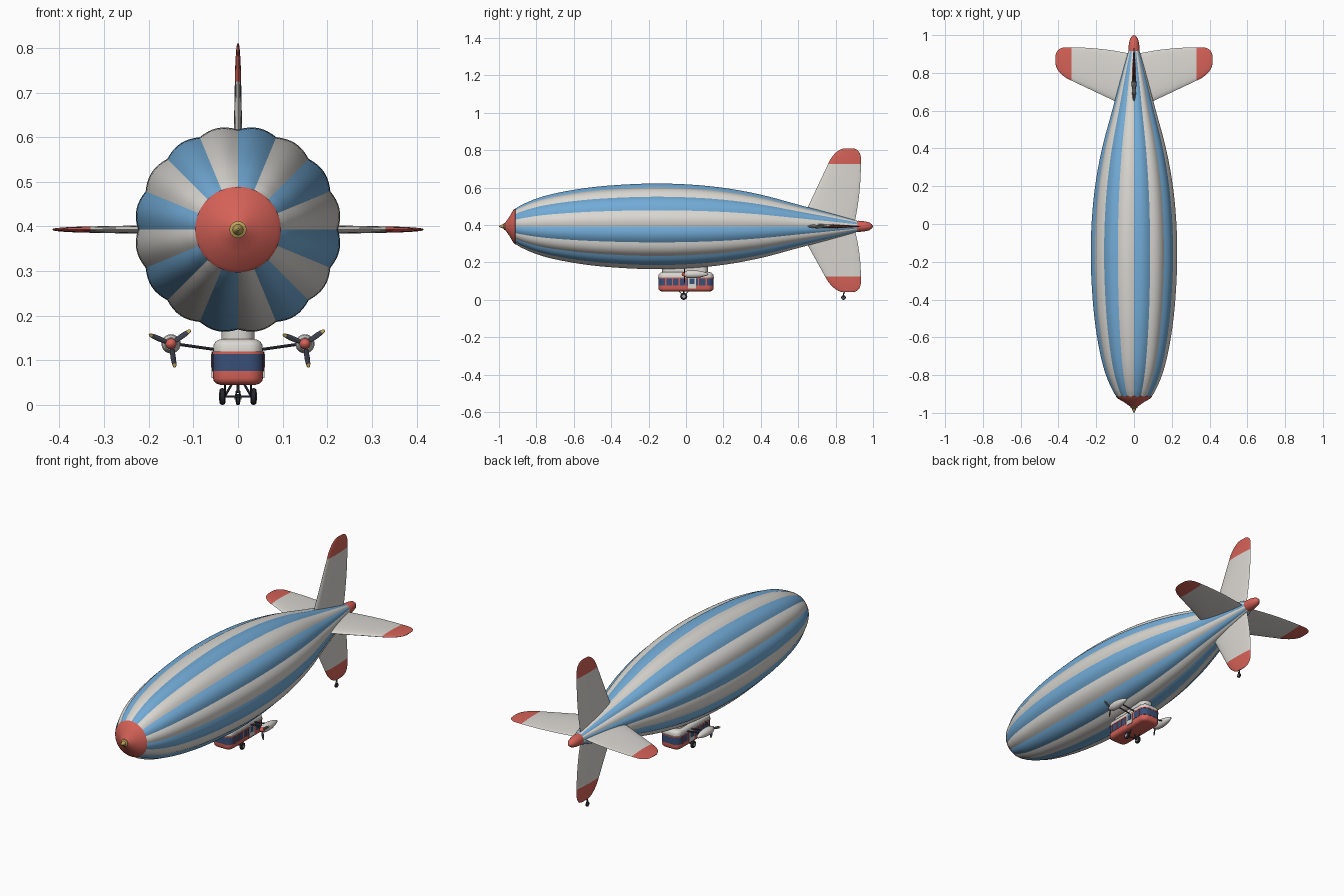
import bpy, bmesh
from math import sin, cos, pi, sqrt, floor, atan2
from mathutils import Vector as V

cube = bpy.data.objects.get("Cube")
if cube:
    bpy.data.objects.remove(cube, do_unlink=True)


def material(name, *rgb):
    m = bpy.data.materials.new(name)
    m.use_nodes = True
    m.diffuse_color = (*rgb, 1)
    m.node_tree.nodes["Principled BSDF"].inputs["Base Color"].default_value = (*rgb, 1)
    return m


WHITE = material("warm white", .70, .68, .64)
BLUE = material("sky blue", .17, .41, .68)
RED = material("coral red", .66, .12, .095)
NAVY = material("navy glass", .042, .08, .19)
BRASS = material("brass", .50, .36, .10)
STEEL = material("dark steel", .045, .05, .07)
RUBBER = material("black rubber", .02, .02, .025)
HUB = material("grey hub", .4, .4, .42)

AXIS_Z = .393  # height of the hull axis


def loft(name, rings, mats, rule=None, angle=35):
    """Skin a list of equal closed rings, cap both ends, colour faces by rule(centre)."""
    bm = bmesh.new()
    rows = [[bm.verts.new(p) for p in ring] for ring in rings]
    n = len(rows[0])
    for a, b in zip(rows, rows[1:]):
        for i in range(n):
            j = (i + 1) % n
            bm.faces.new((a[i], a[j], b[j], b[i]))
    bm.faces.new(rows[0])
    bm.faces.new(rows[-1])
    bmesh.ops.recalc_face_normals(bm, faces=bm.faces)
    if rule:
        for f in bm.faces:
            f.material_index = int(rule(f.calc_center_median()))
    me = bpy.data.meshes.new(name)
    bm.to_mesh(me)
    bm.free()
    for m in mats:
        me.materials.append(m)
    ob = bpy.data.objects.new(name, me)
    bpy.context.collection.objects.link(ob)
    bpy.ops.object.select_all(action='DESELECT')
    ob.select_set(True)
    bpy.context.view_layer.objects.active = ob
    bpy.ops.object.shade_smooth_by_angle(angle=angle * pi / 180)
    return ob


def lathe(name, profile, origin, axis, mats, rule=None, seg=24):
    """Turn (distance, radius) pairs about an axis through origin."""
    q = V(axis).to_track_quat('Z', 'Y')
    rings = [[V(origin) + q @ V((r * cos(2 * pi * k / seg), r * sin(2 * pi * k / seg), d))
              for k in range(seg)] for d, r in profile]
    return loft(name, rings, mats, rule)


def rod(name, a, b, r, mat):
    d = V(b) - V(a)
    return lathe(name, [(0, r), (d.length, r)], a, d, [mat], seg=10)


def plate(name, centre, size, mat):
    c, (sx, sy, sz) = V(centre), size
    rings = [[c + V((x * sx / 2, y * sy / 2, z * sz / 2))
              for y, z in ((-1, -1), (1, -1), (1, 1), (-1, 1))] for x in (-1, 1)]
    return loft(name, rings, [mat])


# Hull: sixteen bulging gores along a smooth profile
HULL = [(-.915, .094), (-.88, .115), (-.8, .15), (-.7, .178), (-.55, .205), (-.4, .221),
        (-.2, .231), (0, .227), (.2, .208), (.4, .171), (.6, .117), (.8, .063), (.925, .027)]


def smooth(points, steps):
    slope = []
    for i in range(len(points)):
        (a, ra), (b, rb) = points[max(i - 1, 0)], points[min(i + 1, len(points) - 1)]
        slope.append((rb - ra) / (b - a))
    out = []
    for i in range(len(points) - 1):
        (a, ra), (b, rb) = points[i], points[i + 1]
        h = b - a
        for k in range(steps):
            t = k / steps
            r = ((1 + 2 * t) * ra + t * h * slope[i]) * (1 - t) ** 2
            r += t * t * ((3 - 2 * t) * rb + (t - 1) * h * slope[i + 1])
            out.append((a + t * h, r))
    return out + [points[-1]]


def gore_ring(y, r, seg=128):
    ring = []
    for k in range(seg):
        t = 2 * pi * k / seg
        q = r * (.968 + .035 * abs(sin(8 * t)))
        ring.append(V((q * sin(t), y, AXIS_Z + q * cos(t))))
    return ring


def gore_colour(c):
    t = atan2(c.x, c.z - AXIS_Z) % (2 * pi)
    return floor(t / (pi / 8)) % 2


loft("hull", [gore_ring(y, r) for y, r in smooth(HULL, 5)], [BLUE, WHITE], gore_colour, 18)

# Nose and tail caps
lathe("nose_cap", [(.905, .088), (.913, .096), (.922, .089), (.945, .05), (.968, .018)],
      (0, 0, AXIS_Z), (0, -1, 0), [RED], seg=48)
lathe("nose_tip", [(.96, .019), (.972, .019), (.976, .012), (.99, .007), (1, .002)],
      (0, 0, AXIS_Z), (0, -1, 0), [BRASS])
lathe("tail_cap", [(.905, .029), (.925, .030), (.955, .027), (.98, .021), (.994, .011), (1, .002)],
      (0, 0, AXIS_Z), (0, 1, 0), [RED])


# Tail fins: lens sections from root to rounded tip
def fin(name, out, length):
    out = V(out)
    side = V((out.z, 0, out.x))
    tip = length - .085
    spans = [.03 + (tip - .03) * i / 8 for i in range(9)]
    spans += [tip + .085 * sin(i * pi / 20) for i in range(1, 11)]
    rings = []
    for s in spans:
        lead = .65 + .47 * (.417 / length) * (s - .1)
        trail = .935 - .038 * max(0, 1 - s / tip) ** 2
        u = max(0, (s - length + .07) / .07)
        v = max(0, (s - length + .05) / .05)
        lead += .05 * (1 - sqrt(max(0, 1 - u * u)))
        trail -= .045 * (1 - sqrt(max(0, 1 - v * v)))
        half = (.0145 - .021 * s) * (.25 + .75 * sqrt(max(0, 1 - u * u)))
        ring = []
        for k in range(20):
            a = 2 * pi * k / 20
            w = (1 - cos(a)) / 2
            ring.append(V((0, lead + (trail - lead) * w, AXIS_Z)) + out * s
                        + side * half * sin(a) * (1.2 - .6 * w))
        rings.append(ring)
    loft(name, rings, [WHITE, RED], lambda c: (c - V((0, 0, AXIS_Z))).dot(out) > tip, 50)


fin("top_fin", (0, 0, 1), .417)
fin("bottom_fin", (0, 0, -1), .352)
fin("left_fin", (1, 0, 0), .415)
fin("right_fin", (-1, 0, 0), .415)


# Gondola: stacked rounded rectangles, coloured by height
def round_rect(hx, hy, r, z, y0=0):
    ring = []
    for cx, cy, start in ((1, 1, 0), (-1, 1, 1), (-1, -1, 2), (1, -1, 3)):
        for k in range(7):
            a = (start + k / 6) * pi / 2
            ring.append(V((cx * (hx - r) + r * cos(a), y0 + cy * (hy - r) + r * sin(a), z)))
    return ring


def band(c):
    return 0 if c.z < .076 else 1 if c.z < .114 else 0 if c.z < .12 else 2


BODY = [(.045, .018), (.048, .009), (.053, .003), (.06, .001), (.076, .001), (.0761, 0),
        (.114, 0), (.1141, -.001), (.12, -.001), (.1201, .002), (.134, .002), (.141, .006),
        (.146, .013), (.148, .022)]
loft("gondola", [round_rect(.057 - d, .148 - d, .034 - d, z) for z, d in BODY],
     [RED, NAVY, WHITE], band)
loft("gondola_neck", [round_rect(.037, .122, .03, z, -.005) for z in (.14, .21)], [WHITE])

for sx, label in ((1, "left"), (-1, "right")):
    # Window frames and door
    for i, y in enumerate((-.108, -.072, -.036, 0, .066, .108)):
        plate(f"{label}_window_frame_{i}", (sx * .057, y, .095), (.003, .006, .04), RED)
    plate(f"{label}_door", (sx * .0575, .033, .09), (.004, .042, .06), WHITE)
    plate(f"{label}_door_window", (sx * .0585, .033, .099), (.004, .026, .03), NAVY)

    # Engine pod, spinner and struts
    hub = V((sx * .15, 0, .137))
    lathe(f"{label}_engine", [(-.005, .014), (.005, .019), (.03, .0215), (.06, .02), (.09, .014),
                              (.112, .007), (.12, .001)], hub, (0, 1, 0), [WHITE])
    lathe(f"{label}_spinner", [(.003, .0125), (.012, .012), (.019, .008), (.023, .001)],
          hub, (0, -1, 0), [RED])
    for i, y in enumerate((.03, .065)):
        rod(f"{label}_engine_strut_{i}", (sx * .05, y, .124), (sx * .14, y, .137), .0035, STEEL)

    # Propeller blades with bright tips
    for i in range(3):
        a = (35 + 122 * i) * pi / 180
        out, across = V((cos(a), 0, sin(a))), V((-sin(a), .35, cos(a)))
        rings = []
        for s, w in ((.006, .003), (.018, .0055), (.034, .006), (.045, .005), (.052, .0035), (.054, .001)):
            rings.append([hub + V((0, -.009, 0)) + out * s + across * w * cos(k * pi / 4)
                          + V((0, .0018 * sin(k * pi / 4), 0)) for k in range(8)])
        loft(f"{label}_blade_{i}", rings, [STEEL, BRASS],
             lambda c, h=hub, o=out: (c - h).dot(o) > .045)


# Landing gear
def wheel(name, x, y, r, w):
    lathe(name + "_tyre", [(-w, r * .75), (-w * .7, r * .93), (0, r), (w * .7, r * .93), (w, r * .75)],
          (x, y, r), (1, 0, 0), [RUBBER])
    lathe(name + "_hub", [(-w * 1.15, r * .45), (w * 1.15, r * .45)], (x, y, r), (1, 0, 0), [HUB])


for sx, label in ((1, "left"), (-1, "right")):
    wheel(label + "_wheel", sx * .035, -.012, .019, .0065)
    rod(label + "_gear_leg", (sx * .012, -.012, .05), (sx * .03, -.012, .019), .0028, STEEL)
    for i, y in enumerate((-.04, .016)):
        rod(f"{label}_gear_brace_{i}", (sx * .03, y, .05), (sx * .028, -.012, .019), .0022, STEEL)
rod("gear_axle", (-.035, -.012, .019), (.035, -.012, .019), .0025, STEEL)

# Tail wheel
wheel("tail_wheel", 0, .842, .0125, .005)
for sx, label in ((1, "left"), (-1, "right")):
    rod(label + "_tail_fork", (sx * .0065, .842, .0125), (sx * .003, .842, .032), .002, STEEL)
rod("tail_wheel_leg", (0, .842, .028), (0, .85, .055), .0035, STEEL)
